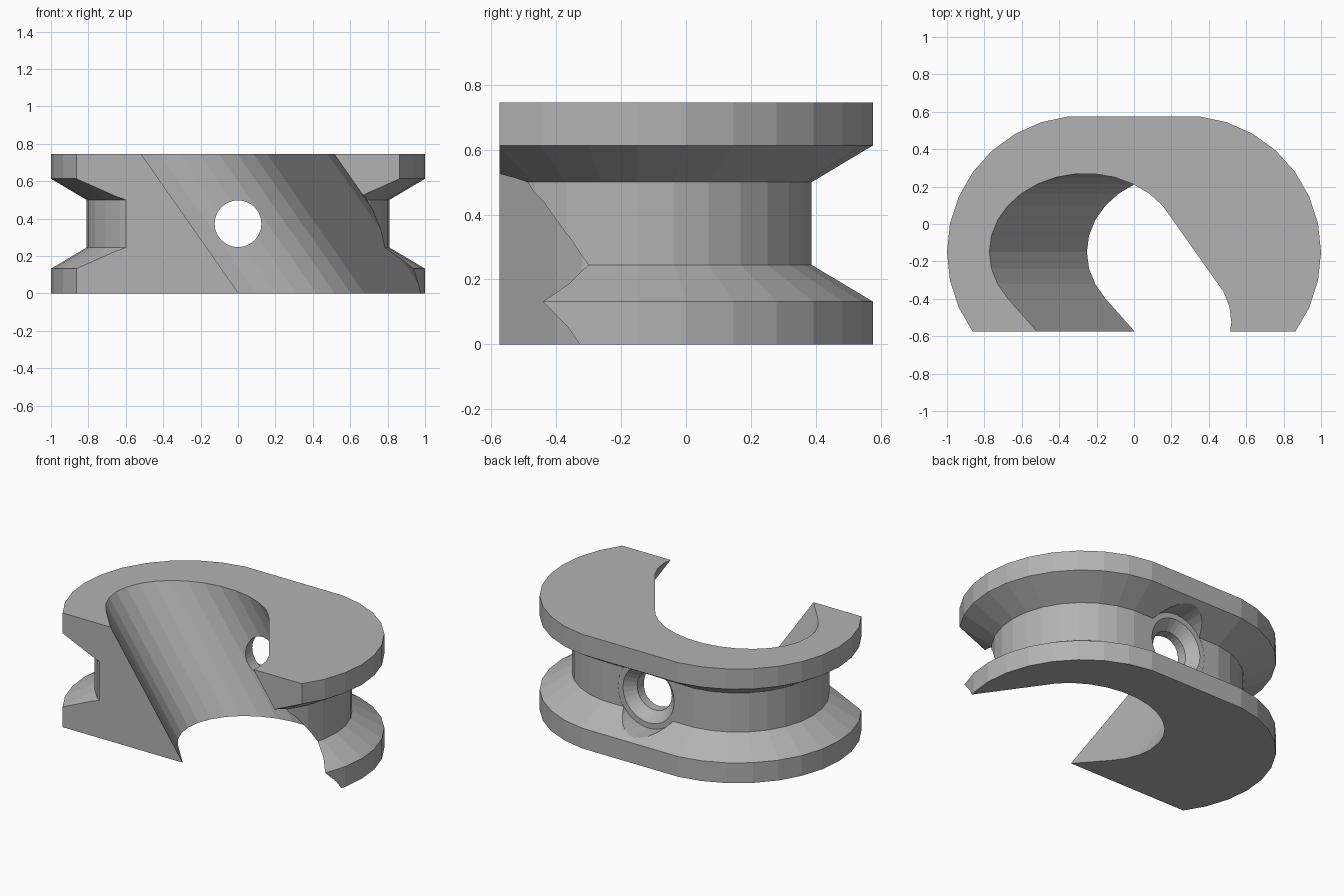
import bpy, bmesh
from math import sin, cos, radians, copysign
from mathutils import Vector, Matrix

cube = bpy.data.objects.get("Cube")
if cube:
    bpy.data.objects.remove(cube, do_unlink=True)

SIDES, HEIGHT, CENTRE_Y = 30, 0.745, -0.15

gray = bpy.data.materials.new("plain gray")
gray.use_nodes = True
color = (0.45, 0.45, 0.45, 1)
gray.diffuse_color = color
gray.node_tree.nodes["Principled BSDF"].inputs["Base Color"].default_value = color


def make_object(name, bm):
    bmesh.ops.recalc_face_normals(bm, faces=bm.faces[:])
    mesh = bpy.data.meshes.new(name)
    bm.to_mesh(mesh)
    bm.free()
    mesh.materials.append(gray)
    obj = bpy.data.objects.new(name, mesh)
    bpy.context.scene.collection.objects.link(obj)
    return obj


def circle(radius, n=SIDES):
    return [(radius * cos(radians(360 * i / n)), radius * sin(radians(360 * i / n)))
            for i in range(n)]


def loft(bm, rings):
    loops = [[bm.verts.new(p) for p in ring] for ring in rings]
    for low, high in zip(loops, loops[1:]):
        n = len(low)
        for i in range(n):
            j = (i + 1) % n
            bm.faces.new((low[i], low[j], high[j], high[i]))
    bm.faces.new(loops[0][::-1])
    bm.faces.new(loops[-1])


# Rounded, grooved body with a flat front
profile = [(0.73, 0), (0.73, 0.132), (0.54, 0.245), (0.54, 0.5), (0.73, 0.613), (0.73, HEIGHT)]
bm = bmesh.new()
loft(bm, [[(x + copysign(0.27, x), y + CENTRE_Y, z) for x, y in circle(r)] for r, z in profile])
cut = bmesh.ops.bisect_plane(bm, geom=bm.verts[:] + bm.edges[:] + bm.faces[:],
                             plane_co=(0, -0.575, 0), plane_no=(0, -1, 0), clear_outer=True)
edges = [e for e in cut["geom_cut"] if isinstance(e, bmesh.types.BMEdge)]
bmesh.ops.holes_fill(bm, edges=edges, sides=0)
body = make_object("grooved_body", bm)

# Slanted open channel: two circles hulled and swept along a tilted axis
tilt = radians(35)
section = [(u, v + CENTRE_Y) for u, v in circle(0.42)]
section += [(u + 0.243, v - 0.524) for u, v in circle(0.397)]
bm = bmesh.new()
for w in (-1.3, 1.3):
    for u, v in section:
        bm.verts.new((u * cos(tilt) + w * sin(tilt), v,
                      HEIGHT / 2 + u * sin(tilt) - w * cos(tilt)))
hull = bmesh.ops.convex_hull(bm, input=bm.verts[:])
loose = {g for g in hull["geom_interior"] + hull["geom_unused"] if isinstance(g, bmesh.types.BMVert)}
bmesh.ops.delete(bm, geom=list(loose), context="VERTS")
bmesh.ops.dissolve_limit(bm, angle_limit=0.01, verts=bm.verts[:], edges=bm.edges[:])
channel = make_object("channel_cutter", bm)

# Countersunk screw hole through the back, with clearance between the flanges
steps = [(0.125, 0.0), (0.125, 0.325), (0.185, 0.386), (0.22, 0.386), (0.22, 0.8)]
bm = bmesh.new()
loft(bm, [[(x, y, HEIGHT / 2 + z) for x, z in circle(r, 32)] for r, y in steps])
hole = make_object("screw_hole_cutter", bm)

for cutter in (channel, hole):
    cutter.hide_render = True
    cutter.hide_viewport = True
    cutter.display_type = "WIRE"
    mod = body.modifiers.new(cutter.name, "BOOLEAN")
    mod.operation = "DIFFERENCE"
    mod.solver = "EXACT"
    mod.object = cutter
